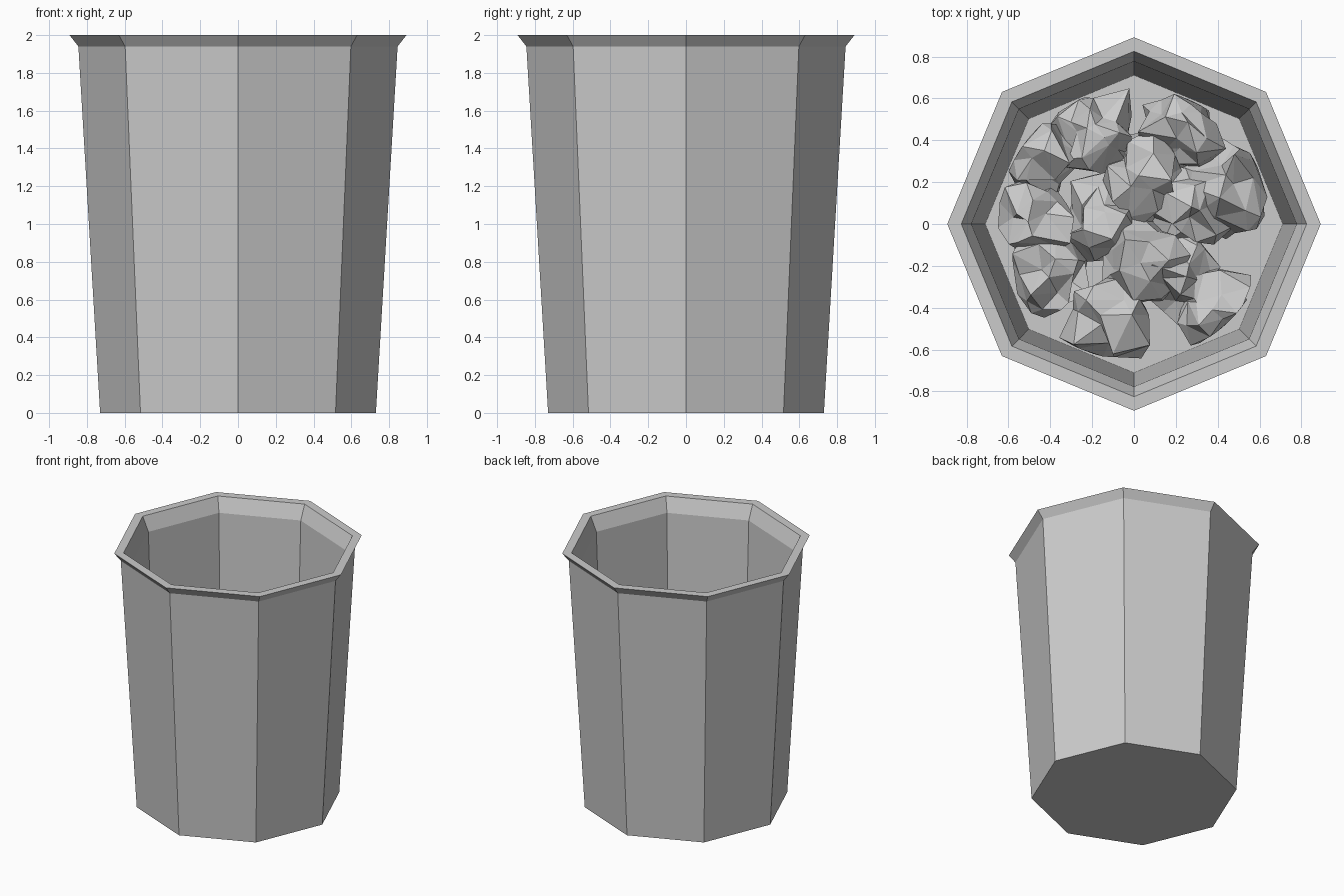
import bpy, bmesh, random
from math import cos, sin, pi
from mathutils import Vector

cube = bpy.data.objects.get("Cube")
if cube:
    bpy.data.objects.remove(cube, do_unlink=True)

random.seed(7)

# One plain grey for everything
grey = bpy.data.materials.new("plain grey")
grey.use_nodes = True
colour = (0.6, 0.6, 0.6, 1)
grey.diffuse_color = colour
grey.node_tree.nodes["Principled BSDF"].inputs["Base Color"].default_value = colour


def finish(bm, name):
    bmesh.ops.recalc_face_normals(bm, faces=bm.faces)
    mesh = bpy.data.meshes.new(name)
    bm.to_mesh(mesh)
    bm.free()
    mesh.materials.append(grey)
    obj = bpy.data.objects.new(name, mesh)
    bpy.context.collection.objects.link(obj)
    return obj


# Bin: octagonal rings from the base, over the flared rim, down to the inner floor
SIDES = 8
FLOOR = 0.05
profile = [(0.73, 0), (0.845, 1.94), (0.892, 2), (0.825, 2), (0.777, 1.89), (0.711, FLOOR)]
bm = bmesh.new()
rings = [[bm.verts.new((r * cos(2 * pi * i / SIDES), r * sin(2 * pi * i / SIDES), z))
          for i in range(SIDES)] for r, z in profile]
for low, high in zip(rings, rings[1:]):
    for i in range(SIDES):
        j = (i + 1) % SIDES
        bm.faces.new((low[i], low[j], high[j], high[i]))
bm.faces.new(rings[0])
bm.faces.new(rings[-1])
finish(bm, "bin")


# Crumpled paper: faceted balls with randomly pushed corners
def crumpled_paper(name, x, y, size):
    bm = bmesh.new()
    bmesh.ops.create_icosphere(bm, subdivisions=2, radius=size)
    for v in bm.verts:
        v.co *= random.uniform(0.68, 1.15)
        v.co += Vector([random.uniform(-0.2, 0.2) * size for _ in range(3)])
    bmesh.ops.dissolve_limit(bm, angle_limit=0.2, verts=bm.verts, edges=bm.edges)
    bmesh.ops.triangulate(bm, faces=bm.faces)
    lowest = min(v.co.z for v in bm.verts)
    for v in bm.verts:
        v.co += Vector((x, y, FLOOR - lowest))
        reach = v.co.xy.length
        if reach > 0.65:
            v.co.xy *= 0.65 / reach
    finish(bm, name)


spots = [(-0.43, 0.32), (-0.48, 0.04), (-0.17, 0.42), (0.24, 0.45), (0.05, 0.24),
         (0.47, 0.18), (-0.15, 0.02), (0.04, -0.18), (-0.4, -0.27), (-0.12, -0.46),
         (0.22, -0.25), (0.4, -0.4), (0.25, 0.08)]
for n, (x, y) in enumerate(spots):
    crumpled_paper(f"crumpled_paper_{n + 1}", x, y, random.uniform(0.19, 0.23))
